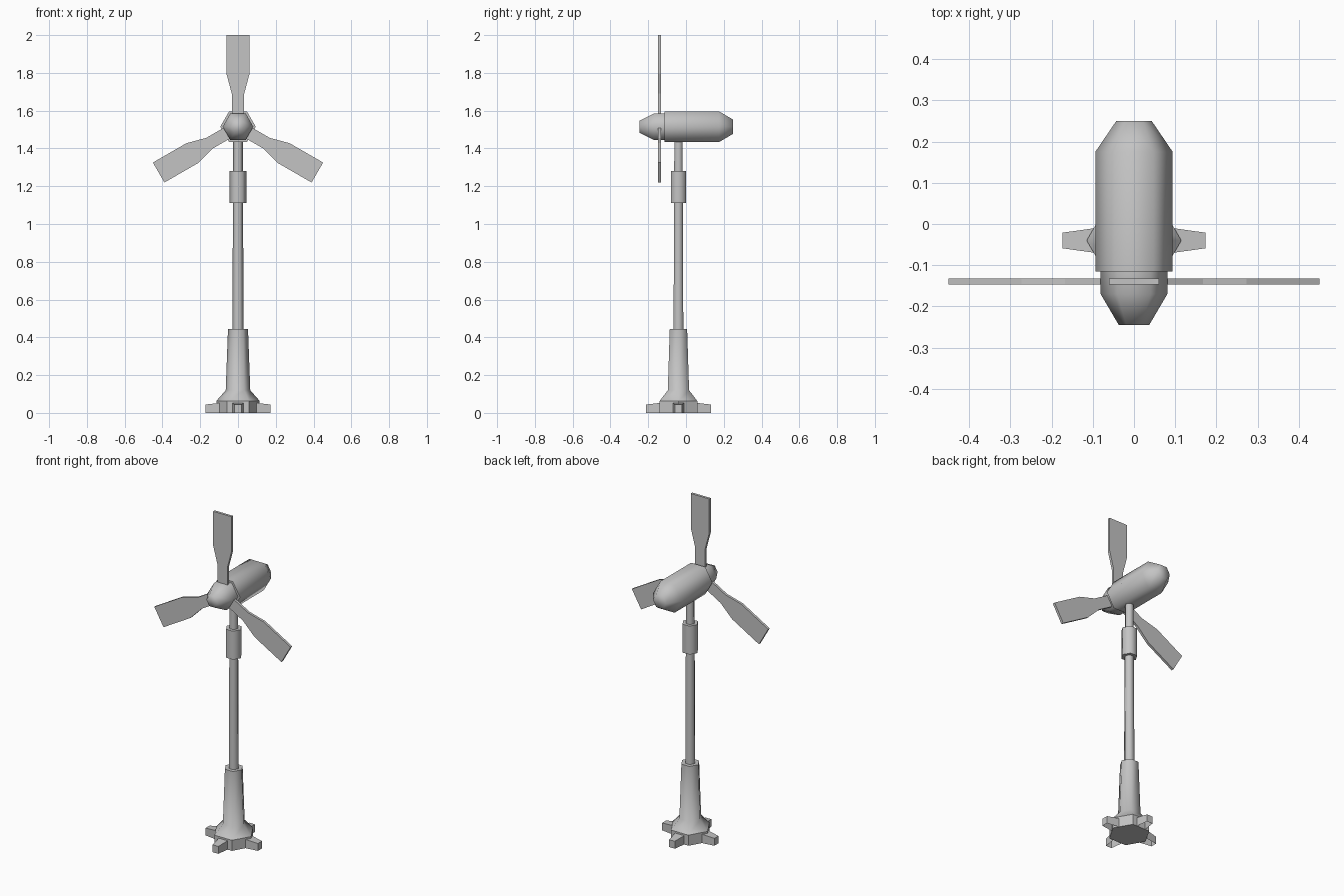
import bpy, bmesh
from math import radians, cos, sin, pi
from mathutils import Matrix, Vector

TOWER_Y = -0.04
HUB_Z = 1.515

cube = bpy.data.objects.get("Cube")
if cube:
    bpy.data.objects.remove(cube, do_unlink=True)

grey = bpy.data.materials.new("light grey")
grey.use_nodes = True
colour = (0.55, 0.55, 0.55, 1)
grey.diffuse_color = colour
grey.node_tree.nodes["Principled BSDF"].inputs["Base Color"].default_value = colour


def finish(name, bm, smooth=None):
    """Turn a bmesh into an object with the shared material."""
    bmesh.ops.recalc_face_normals(bm, faces=bm.faces)
    mesh = bpy.data.meshes.new(name)
    bm.to_mesh(mesh)
    bm.free()
    mesh.materials.append(grey)
    obj = bpy.data.objects.new(name, mesh)
    bpy.context.collection.objects.link(obj)
    if smooth:
        bpy.ops.object.select_all(action='DESELECT')
        obj.select_set(True)
        bpy.context.view_layer.objects.active = obj
        bpy.ops.object.shade_smooth_by_angle(angle=radians(smooth))
    return obj


def hex_lathe(name, profile, along_y=False, smooth=None):
    """Loft six-sided rings (radius, position) up the tower or along y."""
    bm = bmesh.new()
    rings = []
    for r, t in profile:
        ring = []
        for i in range(6):
            a, b = r * cos(i * pi / 3), r * sin(i * pi / 3)
            co = (a, t, HUB_Z + b) if along_y else (a, TOWER_Y + b, t)
            ring.append(bm.verts.new(co))
        rings.append(ring)
    for lo, hi in zip(rings, rings[1:]):
        for i in range(6):
            j = (i + 1) % 6
            bm.faces.new((lo[i], lo[j], hi[j], hi[i]))
    bm.faces.new(rings[0])
    bm.faces.new(rings[-1])
    return finish(name, bm, smooth)


# Tower, from the ground up
hex_lathe("base_plate", [(0.115, 0), (0.115, 0.063)])
hex_lathe("tower_foot", [(0.115, 0.063), (0.065, 0.12), (0.053, 0.445)], smooth=65)
hex_lathe("pole", [(0.03, 0.4), (0.025, 1.47)], smooth=65)
hex_lathe("pole_collar", [(0.046, 1.11), (0.046, 1.28)], smooth=65)

# Housing and spinner
hex_lathe("housing", [(0.094, -0.115), (0.094, 0.175), (0.043, 0.25)], True, 65)
hex_lathe("hub", [(0.081, -0.112), (0.081, -0.17), (0.037, -0.245)], True, 65)

# Four tapered feet, open underneath
for k, side in enumerate(("left", "back", "right", "front")):
    bm = bmesh.new()
    bmesh.ops.create_cube(bm, size=1)
    for v in bm.verts:
        outer, top = v.co.x > 0, v.co.z > 0
        half = 0.019 if outer else 0.032
        height = 0.044 if outer else 0.055
        v.co = ((0.173 if outer else 0.08), half * (1 if v.co.y > 0 else -1),
                height if top else 0)
    bottom = [f for f in bm.faces if all(v.co.z == 0 for v in f.verts)]
    bmesh.ops.delete(bm, geom=bottom, context='FACES_ONLY')
    turn = Matrix.Translation((0, TOWER_Y, 0)) @ Matrix.Rotation(k * pi / 2, 4, 'Z')
    bmesh.ops.transform(bm, matrix=turn, verts=bm.verts)
    finish("foot_" + side, bm)

# Three flat blades that widen towards the tip
half_outline = [(0.033, 0.03), (0.033, 0.175), (0.061, 0.28), (0.061, 0.485)]
outline = half_outline + [(-x, z) for x, z in reversed(half_outline)]
for k in range(3):
    bm = bmesh.new()
    face = bm.faces.new([bm.verts.new((x, -0.147, z)) for x, z in outline])
    slab = bmesh.ops.extrude_face_region(bm, geom=[face])
    moved = [e for e in slab["geom"] if isinstance(e, bmesh.types.BMVert)]
    bmesh.ops.translate(bm, vec=Vector((0, 0.015, 0)), verts=moved)
    turn = Matrix.Translation((0, 0, HUB_Z)) @ Matrix.Rotation(k * 2 * pi / 3, 4, 'Y')
    bmesh.ops.transform(bm, matrix=turn, verts=bm.verts)
    finish("blade_%d" % (k + 1), bm)
